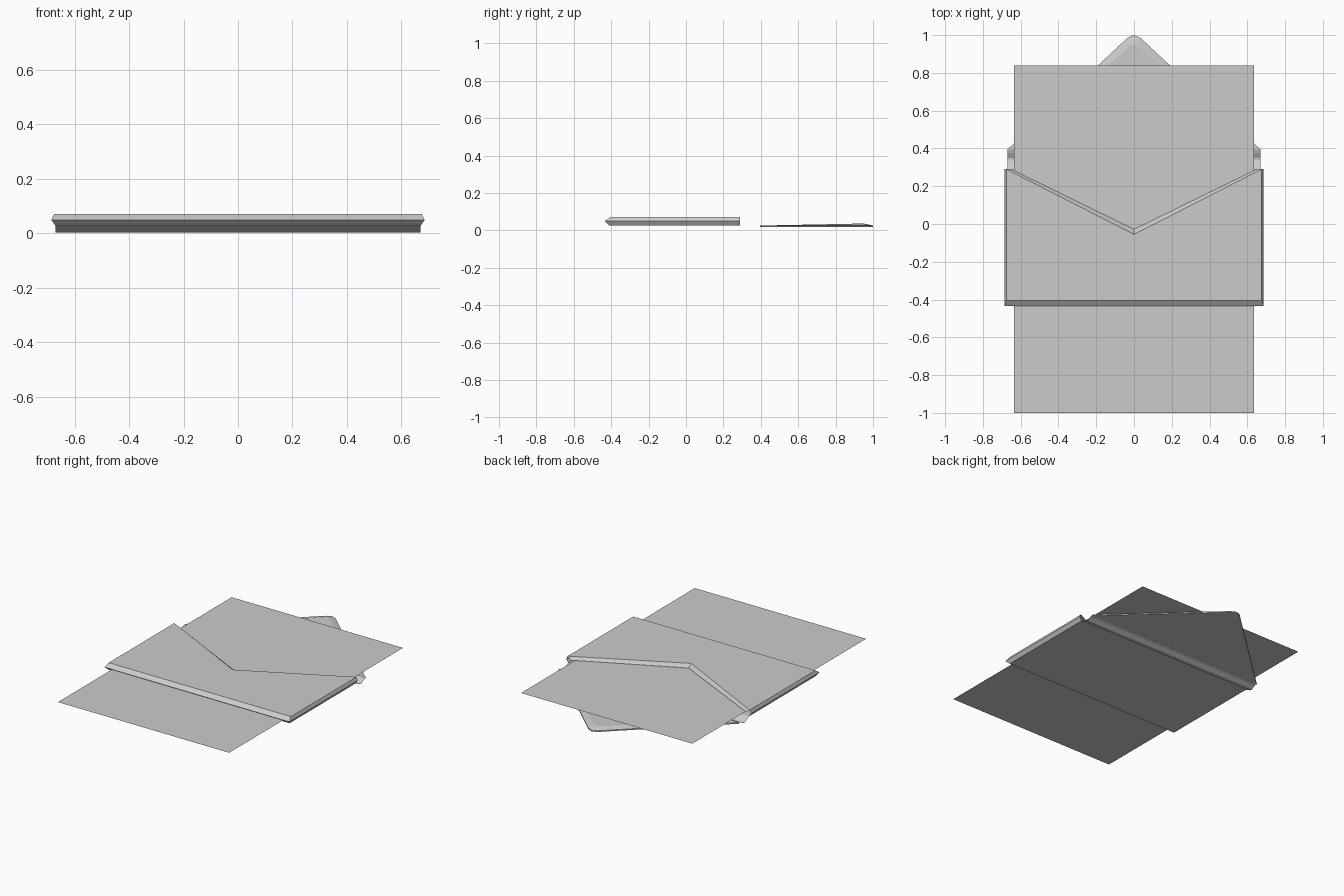
import bpy

if "Cube" in bpy.data.objects:
    bpy.data.objects.remove(bpy.data.objects["Cube"])

paper = bpy.data.materials.new("grey paper")
paper.diffuse_color = (0.6, 0.6, 0.6, 1)
paper.use_nodes = True
paper.node_tree.nodes["Principled BSDF"].inputs["Base Color"].default_value = paper.diffuse_color


def make(name, verts, faces):
    me = bpy.data.meshes.new(name)
    me.from_pydata(verts, [], faces)
    me.update()
    me.materials.append(paper)
    ob = bpy.data.objects.new(name, me)
    bpy.context.collection.objects.link(ob)
    return ob


def at(points, z):
    return [(x, y, z) for x, y in points]


# letter sheet sliding through the pocket
make("letter", at([(-.635, -1), (.635, -1), (.635, .84), (-.635, .84)], .045), [(0, 1, 2, 3)])

# envelope pocket: back panel, folded edges and front panel with a V notch
BACK = .29


def u_shape(w, front):
    return [(-w, BACK), (-w, front), (w, front), (w, BACK)]


v = at(u_shape(.67, -.41), .027) + at(u_shape(.685, -.435), .05) + at(u_shape(.675, -.405), .071)
v += [(0, -.055, .071), (.65, BACK, .05), (0, -.028, .05), (-.65, BACK, .05)]
f = [(3, 2, 1, 0)]
for k in (0, 4):
    f += [(k + i, k + i + 1, k + i + 5, k + i + 4) for i in range(3)]
f += [(8, 9, 12), (9, 10, 12), (10, 11, 12)]       # front panel
f += [(12, 11, 13, 14), (8, 12, 14, 15)]           # lip of the notch
make("pocket", v, f)

# fold strip between pocket and flap
fold = [(.29, .027), (.315, .013), (.335, .003), (.35, .004), (.375, .018), (.395, .025)]
v = [(s * .67, y, z) for y, z in fold for s in (-1, 1)]
make("fold_strip", v, [(2 * i, 2 * i + 1, 2 * i + 3, 2 * i + 2) for i in range(len(fold) - 1)])

# open triangular flap with rounded tip and sloped rim
right = [(.67, .395), (.19, .84), (.035, .985), (0, 1)]
inner = [(.61, .395), (.165, .81), (.025, .94), (0, .95)]


def mirrored(half):
    return half + [(-x, y) for x, y in half[-2::-1]]


rim = mirrored(right)
top = mirrored(inner)
n = len(rim)
v = at(rim, .018) + at(rim, .026) + [(x, y, .026 + .02 * (y - .395)) for x, y in top]
f = [tuple(range(n - 1, -1, -1)), tuple(range(2 * n, 3 * n))]
for k in (0, n):
    f += [(k + i, k + (i + 1) % n, k + n + (i + 1) % n, k + n + i) for i in range(n)]
make("flap", v, f)
